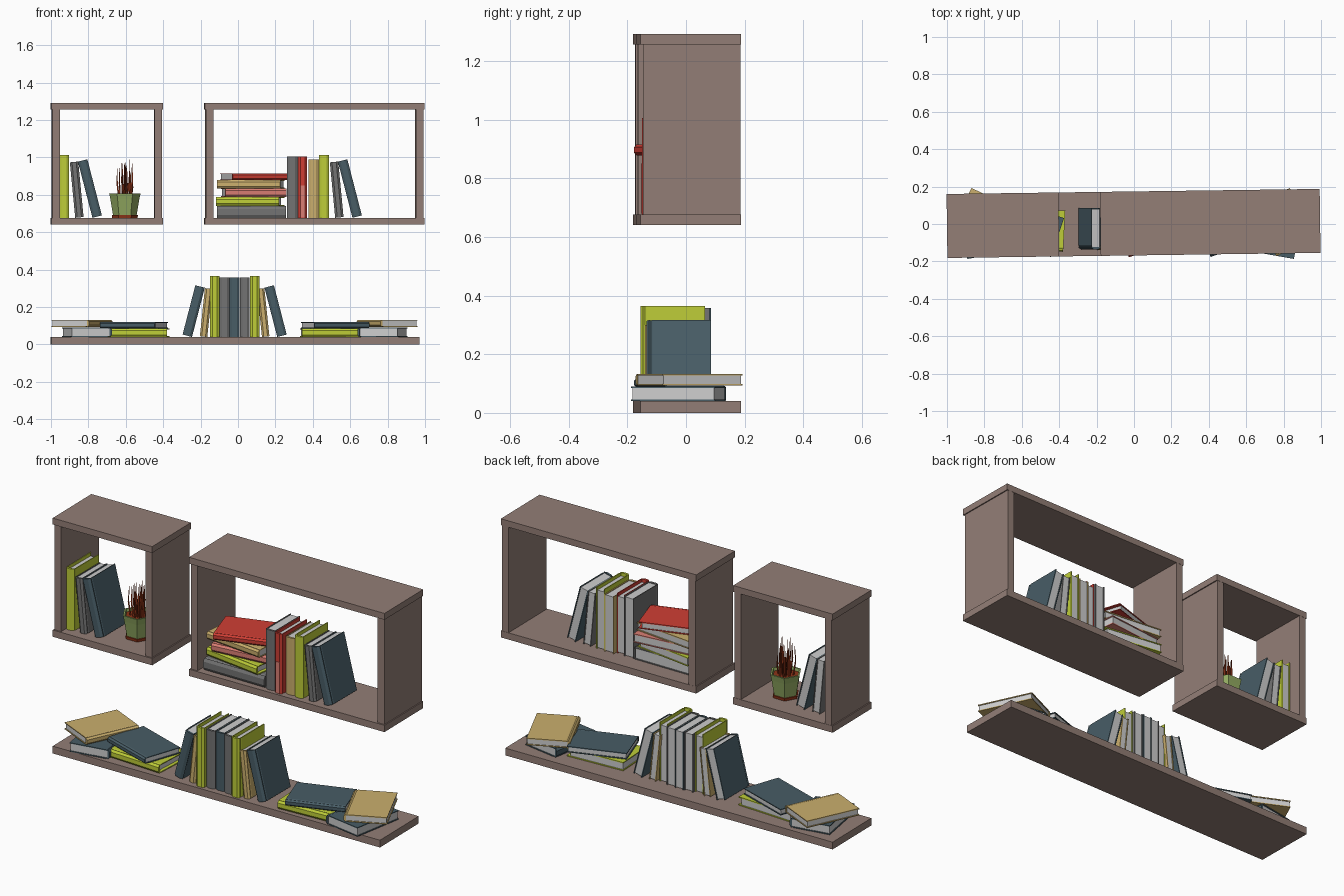
import bpy, bmesh, math, random
from mathutils import Matrix, Vector

if "Cube" in bpy.data.objects:
    bpy.data.objects.remove(bpy.data.objects["Cube"])

random.seed(4)


def lin(c):
    return c / 12.92 if c <= 0.04045 else ((c + 0.055) / 1.055) ** 2.4


def material(name, hexcode):
    m = bpy.data.materials.new(name)
    rgb = [lin(int(hexcode[i:i + 2], 16) / 255) for i in (0, 2, 4)]
    m.diffuse_color = (*rgb, 1)
    m.use_nodes = True
    m.node_tree.nodes["Principled BSDF"].inputs["Base Color"].default_value = m.diffuse_color
    return m


MAT = {n: material(n, h) for n, h in [
    ("wood", "937E76"), ("lime", "BFCE38"), ("slate", "485D66"), ("grey", "737373"),
    ("tan", "CBAF6D"), ("red", "CF3E34"), ("salmon", "DB7F74"), ("pages", "CDCDCD"),
    ("pot_green", "93AB62"), ("rust", "8E3418")]}


def finish(name, bm, mats, matrix=Matrix()):
    bmesh.ops.recalc_face_normals(bm, faces=bm.faces)
    me = bpy.data.meshes.new(name)
    bm.to_mesh(me)
    bm.free()
    for m in mats:
        me.materials.append(MAT[m])
    ob = bpy.data.objects.new(name, me)
    ob.matrix_world = matrix
    bpy.context.collection.objects.link(ob)
    return ob


def add_box(bm, x0, x1, y0, y1, z0, z1, index=0):
    m = Matrix.Translation(((x0 + x1) / 2, (y0 + y1) / 2, (z0 + z1) / 2)) @ \
        Matrix.Diagonal((x1 - x0, y1 - y0, z1 - z0, 1))
    verts = bmesh.ops.create_cube(bm, size=1, matrix=m)["verts"]
    for f in {f for v in verts for f in v.link_faces}:
        f.material_index = index


# Wooden boards: the whole shelf set is turned very slightly about z
TILT = Matrix.Translation((0, 0.003, 0)) @ Matrix.Rotation(0.0135, 4, 'Z')


def board(name, x0, x1, y0, y1, z0, z1):
    bm = bmesh.new()
    add_box(bm, x0, x1, y0, y1, z0, z1)
    finish(name, bm, ["wood"], TILT)


def box_shelf(name, x0, x1):
    board(name + "_bottom", x0, x1, -0.171, 0.171, 0.64, 0.677)
    board(name + "_top", x0, x1, -0.171, 0.171, 1.256, 1.291)
    for side, a in (("left", x0 + 0.006), ("right", x1 - 0.046)):
        board(f"{name}_{side}_side", a, a + 0.04, -0.163, 0.17, 0.677, 1.256)


box_shelf("small_shelf", -1.0, -0.402)
box_shelf("large_shelf", -0.18, 0.995)
board("long_shelf", -1.0, 0.968, -0.171, 0.171, 0.0, 0.04)


# Book: a bent cover with faceted spine (facing -y) wrapped around a page block
def book(name, colour, L, D, t, matrix):
    h, w, r = t / 2, 0.005, -D / 2
    outer = [(D / 2, h), (r + 0.022, h), (r + 0.016, h * 0.88), (r + 0.009, h),
             (r, h * 0.5)]
    inner = [(D / 2, h - w), (r + 0.012, h - w)]
    prof = outer + [(y, -z) for y, z in reversed(outer)]
    prof += [(y, -z) for y, z in inner] + list(reversed(inner))
    bm = bmesh.new()
    face = bm.faces.new([bm.verts.new((-L / 2, y, z)) for y, z in prof])
    ext = bmesh.ops.extrude_face_region(bm, geom=[face])["geom"]
    bmesh.ops.translate(bm, vec=(L, 0, 0),
                        verts=[v for v in ext if isinstance(v, bmesh.types.BMVert)])
    gap = 0.018 if colour in ("lime", "red") else 0.004
    add_box(bm, -L / 2 + 0.004, L / 2 - gap, r + 0.012, D / 2 - 0.004,
            -h + w, h - w, 1)
    finish(name, bm, [colour, "pages"], matrix)


def flat_book(name, colour, x, y, z0, z1, deg, L=0.31, D=0.22):
    book(name, colour, L, D, z1 - z0, Matrix.Translation((x, y, (z0 + z1) / 2)) @
         Matrix.Rotation(math.radians(deg), 4, 'Z'))


# Standing book; a positive lean tips its top towards -x
def standing_book(name, colour, x, z, height, t, lean=0, y=-0.025, D=0.22):
    a = math.radians(lean)
    up = z + math.cos(a) * height / 2 + abs(math.sin(a)) * t / 2
    book(name, colour, height, D, t,
         Matrix.Translation((x - math.sin(a) * height / 2, y, up)) @
         Matrix.Rotation(-math.pi / 2 - a, 4, 'Y'))


# Leaning trio repeated in both box shelves
for name, dx in (("small", -1.39), ("large", 0)):
    standing_book(name + "_lime_book", "lime", 0.46 + dx, 0.677, 0.337, 0.052)
    standing_book(name + "_grey_book", "grey", 0.542 + dx, 0.677, 0.298, 0.045, 5.5)
    standing_book(name + "_slate_book", "slate", 0.637 + dx, 0.677, 0.31, 0.052, 14.5)

# Upright books in the large shelf
for colour, x, top, t, y in (("grey", 0.291, 1.005, 0.058, -0.03),
                             ("red", 0.346, 1.005, 0.048, -0.04),
                             ("tan", 0.404, 0.99, 0.056, -0.02)):
    standing_book(f"upright_{colour}_book", colour, x, 0.677, top - 0.677, t, 0, y)

# Pale lower part of the red spine
bm = bmesh.new()
add_box(bm, 0.334, 0.358, -0.153, -0.149, 0.68, 0.85)
finish("red_book_spine_label", bm, ["salmon"])

# Flat pile in the large shelf
for colour, x, y, z0, z1, deg, L in (
        ("grey", 0.072, -0.03, 0.677, 0.741, 0, 0.37),
        ("lime", 0.065, -0.02, 0.741, 0.788, -8, 0.34),
        ("salmon", 0.085, -0.01, 0.788, 0.835, 6, 0.33),
        ("tan", 0.068, -0.02, 0.835, 0.878, -6, 0.34),
        ("red", 0.086, -0.025, 0.878, 0.915, 18, 0.31)):
    flat_book(f"pile_{colour}_book", colour, x, y, z0, z1, deg, L)

# Long shelf, mirrored left and right about the middle book
MID = -0.018
standing_book("middle_slate_book", "slate", MID, 0.04, 0.318, 0.053)
for side, s in (("left", -1), ("right", 1)):
    standing_book(side + "_grey_book", "grey", MID + s * 0.054, 0.04, 0.318, 0.053, 0, -0.03)
    standing_book(side + "_lime_book", "lime", MID + s * 0.107, 0.04, 0.325, 0.05, 0, -0.045)
    standing_book(side + "_tan_book", "tan", MID + s * 0.166, 0.04, 0.258, 0.04, s * 6, -0.03)
    standing_book(side + "_leaning_slate_book", "slate", MID + s * 0.253, 0.04, 0.272, 0.052,
                  s * 14.5)
    turn = lambda d: d * s if abs(d) < 60 else (d if s > 0 else -d)
    flat_book(side + "_low_lime_book", "lime", MID + s * 0.52, -0.03, 0.04, 0.086, turn(3), 0.33)
    flat_book(side + "_flat_slate_book", "slate", MID + s * 0.538, -0.022, 0.086, 0.119, turn(19))
    flat_book(side + "_low_slate_book", "slate", MID + s * 0.79, -0.025, 0.04, 0.09, turn(-100), 0.29)
    flat_book(side + "_top_tan_book", "tan", MID + s * 0.815, 0.01, 0.094, 0.132, turn(-65), 0.3)

# Six sided pot on a saucer, made from stacked rings
PX, PY = -0.605, 0.0


def lathe(name, rings, colour):
    bm = bmesh.new()
    prev = None
    for r, z in rings:
        ring = [bm.verts.new((PX + r * math.cos(math.radians(60 * i)),
                              PY + r * math.sin(math.radians(60 * i)), z)) for i in range(6)]
        if prev:
            for i in range(6):
                j = (i + 1) % 6
                bm.faces.new((prev[i], prev[j], ring[j], ring[i]))
        else:
            bm.faces.new(ring)
        prev = ring
    bm.faces.new(prev)
    finish(name, bm, [colour])


lathe("pot_saucer", [(0.068, 0.677), (0.07, 0.692)], "rust")
lathe("plant_pot", [(0.063, 0.69), (0.077, 0.775), (0.084, 0.808), (0.074, 0.808),
                    (0.07, 0.79)], "pot_green")
lathe("pot_soil", [(0.066, 0.785), (0.07, 0.793)], "rust")

# Spiky plant: thin bent three sided blades
bm = bmesh.new()
for k in range(22):
    ang = k * 2.4
    d = Vector((math.cos(ang), math.sin(ang), 0))
    base = Vector((PX, PY, 0.785)) + d * random.uniform(0.005, 0.04)
    top = random.uniform(0.1, 0.215)
    out = random.uniform(0.0, 0.014)
    rings = []
    for f, r in ((0, 0.005), (0.5, 0.0045), (1, 0.001)):
        c = base + d * out * math.sin(f * 2.4) + Vector((0, 0, top * f))
        rings.append([bm.verts.new(c + Vector((r * math.cos(a), r * math.sin(a), 0)))
                      for a in (ang, ang + 2.094, ang + 4.189)])
    for lo, hi in zip(rings, rings[1:]):
        for i in range(3):
            j = (i + 1) % 3
            bm.faces.new((lo[i], lo[j], hi[j], hi[i]))
    bm.faces.new(rings[0])
    bm.faces.new(rings[-1])
finish("plant_blades", bm, ["rust"])
